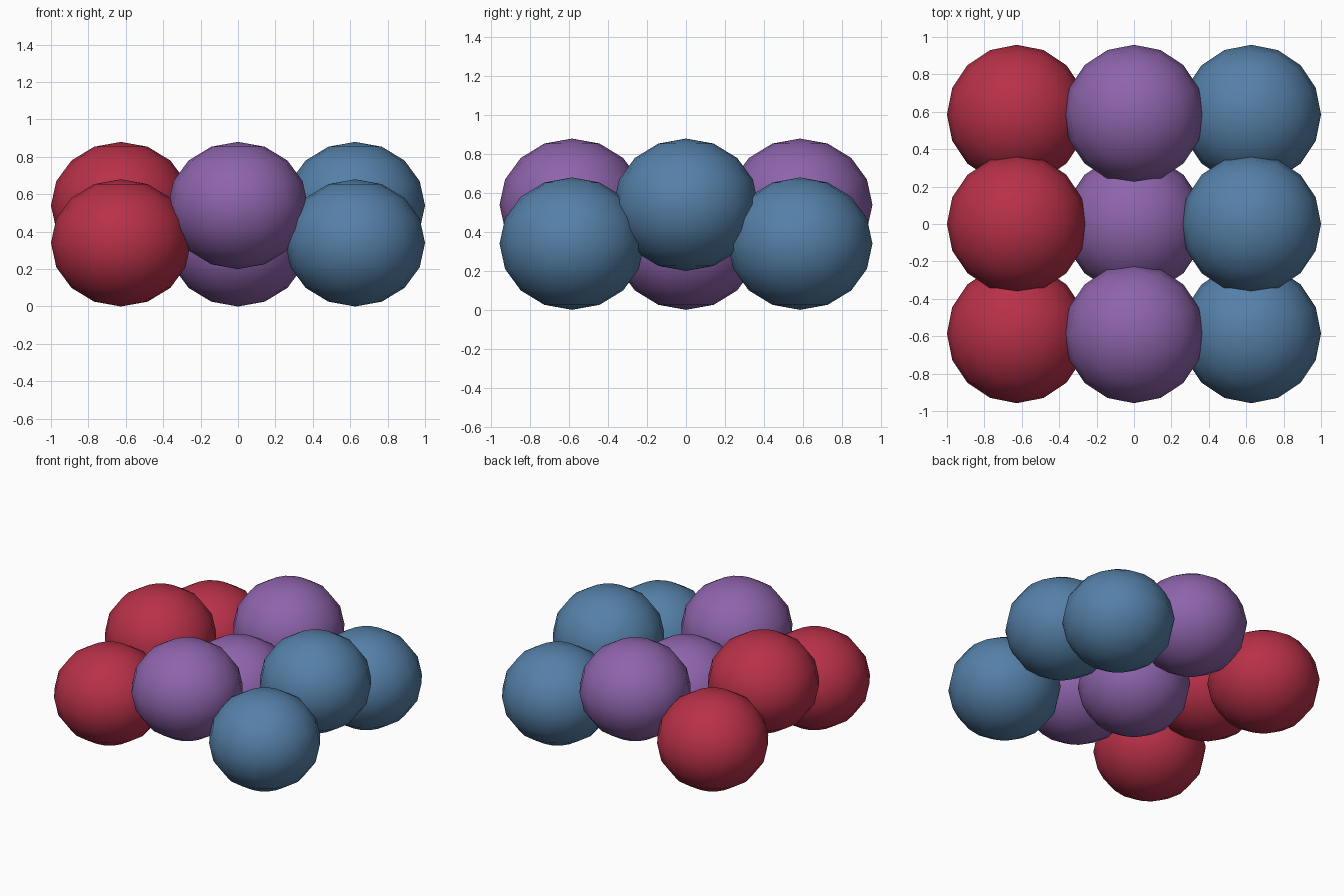
import bpy

if "Cube" in bpy.data.objects:
    bpy.data.objects.remove(bpy.data.objects["Cube"])

DX, DY = 0.626, 0.586            # grid spacing
RX, RY, RZ = 0.374, 0.372, 0.34  # ball radii
LIFT = 0.2                       # raised balls of the checkerboard


def material(name, color):
    mat = bpy.data.materials.new(name)
    mat.diffuse_color = (*color, 1)
    mat.use_nodes = True
    mat.node_tree.nodes["Principled BSDF"].inputs["Base Color"].default_value = mat.diffuse_color
    return mat


# One colour per column, left to right
columns = [
    ("red", material("red", (0.48, 0.03, 0.065))),
    ("purple", material("purple", (0.27, 0.127, 0.41))),
    ("blue", material("blue", (0.09, 0.216, 0.39))),
]


def ball(name, location, mat):
    bpy.ops.mesh.primitive_uv_sphere_add(segments=16, ring_count=8, radius=1,
                                         location=location)
    obj = bpy.context.object
    obj.name = name
    obj.scale = (RX, RY, RZ)
    obj.data.materials.append(mat)
    bpy.ops.object.shade_smooth()
    return obj


# Three by three balls, alternately low and raised
for i, (color, mat) in enumerate(columns):
    for j, row in enumerate(("front", "middle", "back")):
        z = RZ + LIFT * ((i + j) % 2)
        ball(f"{color}_ball_{row}", ((i - 1) * DX, (j - 1) * DY, z), mat)
